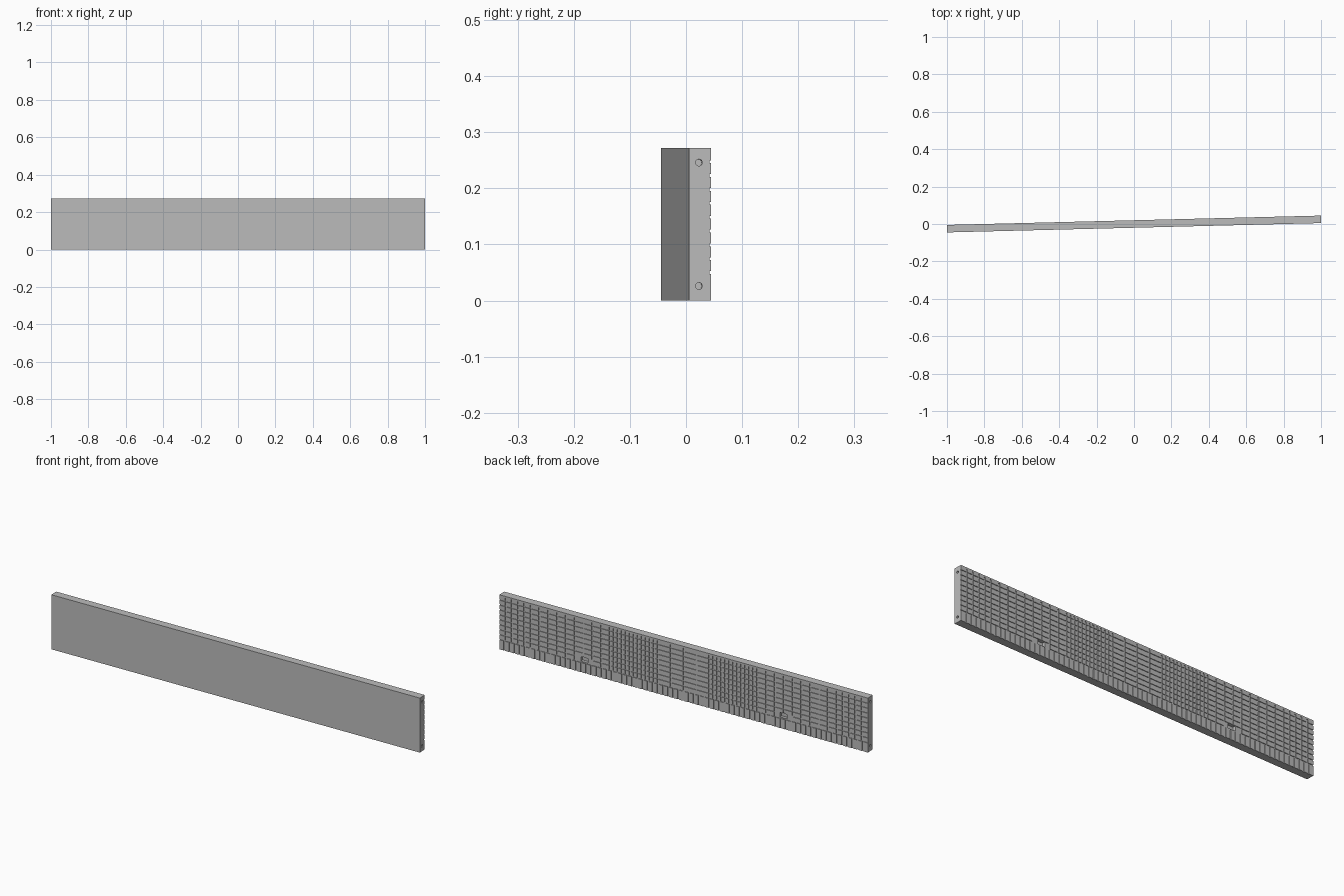
import bpy, bmesh, math
from mathutils import Matrix, Vector

cube = bpy.data.objects.get("Cube")
if cube:
    bpy.data.objects.remove(cube)

LENGTH, THICK, HEIGHT = 1.999, 0.04, 0.272
RELIEF = 0.0035            # height of the raised tiles on the back
TILT = 0.025               # slight turn of the whole panel about z
BACK = THICK / 2 - RELIEF
HALF = LENGTH / 2

grey = bpy.data.materials.new("plain grey")
grey.use_nodes = True
grey.diffuse_color = (0.5, 0.5, 0.5, 1)
bsdf = grey.node_tree.nodes["Principled BSDF"]
bsdf.inputs["Base Color"].default_value = (0.5, 0.5, 0.5, 1)


def add_box(bm, lo, hi, skip_front=False):
    """Box between two corners, optionally without its front (-y) face."""
    lo, hi = Vector(lo), Vector(hi)
    size = hi - lo
    mat = Matrix.Translation((lo + hi) / 2) @ Matrix.Diagonal((*size, 1))
    verts = bmesh.ops.create_cube(bm, size=1, matrix=mat)["verts"]
    if skip_front:
        faces = {f for v in verts for f in v.link_faces}
        front = [f for f in faces if f.normal.y < -0.9 or
                 all(abs(v.co.y - lo.y) < 1e-6 for v in f.verts)]
        bmesh.ops.delete(bm, geom=front, context="FACES_ONLY")


def make_object(name, bm, helper=False):
    mesh = bpy.data.meshes.new(name)
    bm.to_mesh(mesh)
    bm.free()
    mesh.materials.append(grey)
    obj = bpy.data.objects.new(name, mesh)
    bpy.context.collection.objects.link(obj)
    obj.rotation_euler.z = TILT
    if helper:
        obj.hide_render = True
        obj.hide_viewport = True
        obj.display_type = "WIRE"
    return obj


# Solid panel
bm = bmesh.new()
add_box(bm, (-HALF, -THICK / 2, 0), (HALF, BACK, HEIGHT))
panel = make_object("panel", bm)

# Screw holes in both ends and two small pockets in the back
POCKETS = [(s * 0.54 - 0.02, s * 0.54 + 0.02) for s in (-1, 1)]
POCKET_Z = (0.053, 0.078)
bm = bmesh.new()
for side in (-1, 1):
    for z in (0.026, HEIGHT - 0.026):
        bmesh.ops.create_cone(
            bm, cap_ends=True, segments=20, radius1=0.006, radius2=0.006, depth=0.08,
            matrix=Matrix.Translation((side * HALF, -0.002, z)) @ Matrix.Rotation(math.pi / 2, 4, "Y"))
for x0, x1 in POCKETS:
    add_box(bm, (x0, BACK - 0.015, POCKET_Z[0]), (x1, BACK + 0.02, POCKET_Z[1]))
cutter = make_object("hole_cutter", bm, helper=True)
cut = panel.modifiers.new("holes", "BOOLEAN")
cut.operation = "DIFFERENCE"
cut.solver = "EXACT"
cut.object = cutter

# Column lines, mirrored about the middle: (end of zone, number of columns)
half_lines, start = [0.0], 0.0
for end, count in ((0.14, 2), (0.4, 12), (0.83, 9), (HALF, 5)):
    half_lines += [start + (end - start) * (i + 1) / count for i in range(count)]
    start = end
columns = [-x for x in reversed(half_lines[1:])] + half_lines

# Raised tiles on the back
ROWS, FIRST = 9, 0.05
pitch = (HEIGHT - FIRST) / ROWS
GAP_X, GAP_Z = 0.0035, 0.0025
bm = bmesh.new()
for left, right in zip(columns, columns[1:]):
    x0 = left + (GAP_X if left > -HALF + 1e-4 else 0)
    x1 = right - (GAP_X if right < HALF - 1e-4 else 0)
    for row in range(ROWS):
        z0 = FIRST + row * pitch + GAP_Z
        z1 = FIRST + (row + 1) * pitch - (GAP_Z if row < ROWS - 1 else 0)
        over_pocket = row == 0 and any(x0 < b and x1 > a for a, b in POCKETS)
        if not over_pocket:
            add_box(bm, (x0, BACK, z0), (x1, BACK + RELIEF, z1), skip_front=True)
make_object("back_tiles", bm)

# Narrow upright ribs along the foot of the back
RIBS = 72
step = LENGTH / RIBS
bm = bmesh.new()
for i in range(RIBS):
    x0 = -HALF + i * step
    add_box(bm, (x0 + (0.004 if i else 0), BACK, 0),
            (x0 + step - (0.004 if i < RIBS - 1 else 0), BACK + RELIEF, FIRST - GAP_Z), skip_front=True)
make_object("foot_ribs", bm)

# Plain rail along the top edge of the back
bm = bmesh.new()
add_box(bm, (-HALF, BACK, HEIGHT - 0.008), (HALF, BACK + RELIEF, HEIGHT), skip_front=True)
make_object("top_rail", bm)
